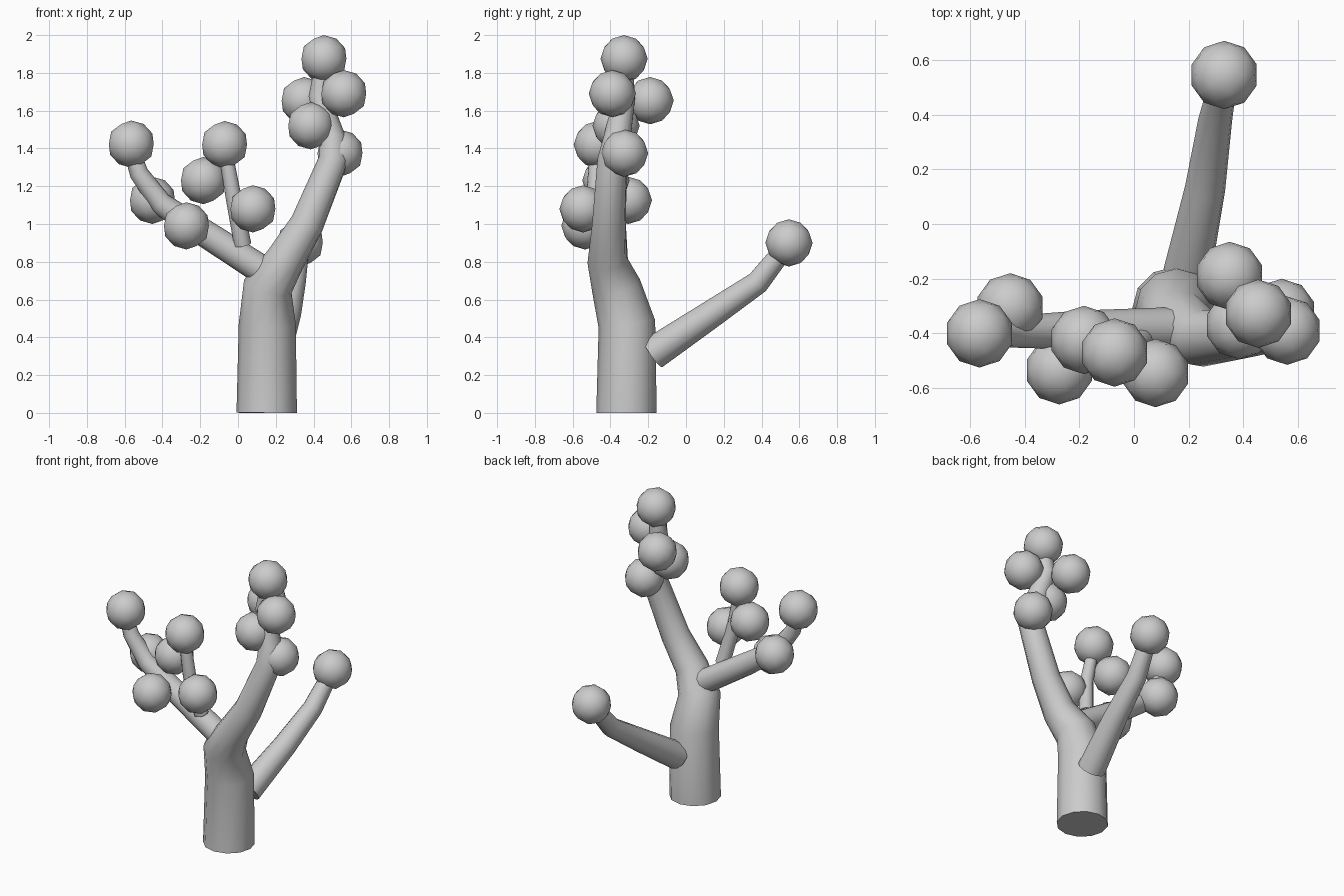
import bpy, bmesh, math
from mathutils import Vector

if "Cube" in bpy.data.objects:
    bpy.data.objects.remove(bpy.data.objects["Cube"])

SIDES = 12


def finish(name, bm):
    bmesh.ops.recalc_face_normals(bm, faces=bm.faces)
    for f in bm.faces:
        f.smooth = len(f.verts) <= 4      # end caps stay flat
    mesh = bpy.data.meshes.new(name)
    bm.to_mesh(mesh)
    bm.free()
    obj = bpy.data.objects.new(name, mesh)
    bpy.context.collection.objects.link(obj)
    return obj


def limb(name, path):
    """Tapered tube through (x, y, z, radius) points, with flat caps."""
    bm = bmesh.new()
    pts = [Vector(p[:3]) for p in path]
    dirs = [(b - a).normalized() for a, b in zip(pts, pts[1:])]
    tangents = [dirs[0]] + [(a + b).normalized() for a, b in zip(dirs, dirs[1:])] + [dirs[-1]]
    t0 = tangents[0]
    u = Vector((1, 0, 0)) if abs(t0.x) < 0.7 else Vector((0, 1, 0))
    rings = []
    for p, t, spec in zip(pts, tangents, path):
        u = (u - t * u.dot(t)).normalized()
        v = t.cross(u)
        ring = []
        for i in range(SIDES):
            a = 2 * math.pi * i / SIDES
            ring.append(bm.verts.new(p + spec[3] * (u * math.cos(a) + v * math.sin(a))))
        rings.append(ring)
    for lo, hi in zip(rings, rings[1:]):
        for i in range(SIDES):
            j = (i + 1) % SIDES
            bm.faces.new((lo[i], lo[j], hi[j], hi[i]))
    bm.faces.new(rings[0])
    bm.faces.new(rings[-1])
    return finish(name, bm)


def leaf_ball(name, centre):
    bm = bmesh.new()
    bmesh.ops.create_icosphere(bm, subdivisions=2, radius=0.125)
    finish(name, bm).location = centre


# Trunk flowing into the tall right-hand branch
limb("trunk", [
    (0.152, -0.315, 0.00, 0.160), (0.155, -0.313, 0.47, 0.151),
    (0.158, -0.370, 0.67, 0.131), (0.250, -0.418, 0.81, 0.105),
    (0.365, -0.408, 1.00, 0.090), (0.505, -0.390, 1.34, 0.080),
    (0.500, -0.365, 1.45, 0.074), (0.430, -0.325, 1.68, 0.058),
    (0.455, -0.328, 1.86, 0.045)])

# Left branch
limb("left_branch", [
    (0.145, -0.382, 0.745, 0.078), (-0.190, -0.388, 0.960, 0.072),
    (-0.410, -0.393, 1.110, 0.060), (-0.525, -0.400, 1.270, 0.050),
    (-0.565, -0.400, 1.400, 0.042)])

# Upright twig on the left branch
limb("twig", [
    (0.025, -0.430, 0.890, 0.046), (-0.025, -0.485, 1.150, 0.042),
    (-0.070, -0.475, 1.400, 0.036)])

# Low branch reaching to the back
limb("back_branch", [
    (0.195, -0.175, 0.315, 0.088), (0.260, 0.130, 0.520, 0.074),
    (0.297, 0.380, 0.690, 0.062), (0.328, 0.530, 0.880, 0.050)])

# Foliage balls: left group, crown group, back branch tip
balls = [
    (-0.565, -0.40, 1.423), (-0.453, -0.305, 1.125), (-0.273, -0.535, 0.99),
    (-0.183, -0.424, 1.23), (-0.071, -0.470, 1.42), (0.079, -0.545, 1.08),
    (0.350, -0.190, 1.653), (0.455, -0.328, 1.875), (0.560, -0.390, 1.69),
    (0.385, -0.370, 1.52), (0.540, -0.325, 1.375), (0.330, 0.545, 0.90)]
for n, c in enumerate(balls):
    leaf_ball(f"leaf_ball_{n + 1}", c)
